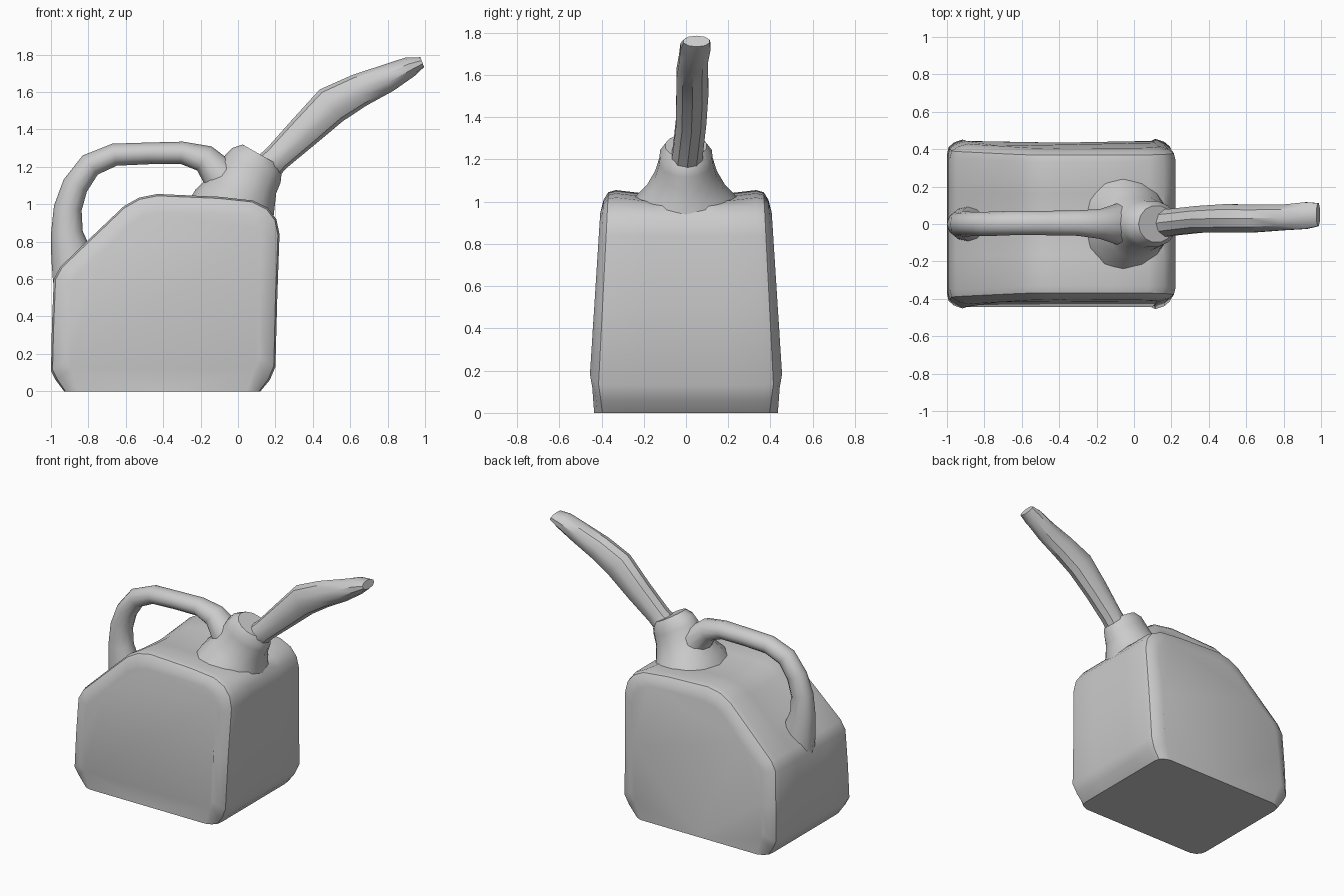
import bpy
import bmesh
from math import cos, sin, pi
from mathutils import Vector


def loft(name, rings, angle=35):
    """Skin a list of equal-length closed rings and cap both ends."""
    bm = bmesh.new()
    loops = [[bm.verts.new(p) for p in ring] for ring in rings]
    n = len(loops[0])
    for a, b in zip(loops, loops[1:]):
        for i in range(n):
            j = (i + 1) % n
            bm.faces.new((a[i], a[j], b[j], b[i]))
    bm.faces.new(loops[0])
    bm.faces.new(loops[-1])
    bmesh.ops.recalc_face_normals(bm, faces=bm.faces[:])
    mesh = bpy.data.meshes.new(name)
    bm.to_mesh(mesh)
    bm.free()
    obj = bpy.data.objects.new(name, mesh)
    bpy.context.collection.objects.link(obj)
    bpy.ops.object.select_all(action='DESELECT')
    obj.select_set(True)
    bpy.context.view_layer.objects.active = obj
    bpy.ops.object.shade_smooth_by_angle(angle=angle * pi / 180)
    return obj


def sweep(name, path, sides=12):
    """Elliptical tube; path rows are x, y, z, radius in the xz plane, radius in y."""
    rings = []
    for k, (x, y, z, r, ry) in enumerate(path):
        a, b = path[max(k - 1, 0)], path[min(k + 1, len(path) - 1)]
        d = Vector((b[0] - a[0], 0, b[2] - a[2])).normalized()
        side = Vector((d.z, 0, -d.x))
        rings.append([Vector((x, y, z)) + side * (r * cos(2 * pi * i / sides))
                      + Vector((0, ry * sin(2 * pi * i / sides), 0)) for i in range(sides)])
    return loft(name, rings)


# Body: side profile lofted across the width with rounded edges
profile = [(-0.93, 0), (-0.4, 0), (0.12, 0), (0.17, 0.06), (0.2, 0.13), (0.21, 0.5),
           (0.222, 0.84), (0.205, 0.92), (0.16, 0.98), (0.08, 1.02), (-0.1, 1.04),
           (-0.43, 1.055), (-0.53, 1.035), (-0.61, 0.99), (-0.8, 0.81), (-0.95, 0.665),
           (-0.985, 0.6), (-0.995, 0.35), (-1.0, 0.11), (-0.975, 0.06)]
slices = [(1, 0.10, 0), (0.965, 0.045, 0), (0.91, 0.01, 0), (0.82, 0, 0), (0.4, 0, 0.02)]
slices = slices + [(0, 0, 0.03)] + [(-t, i, c) for t, i, c in reversed(slices)]


def body_ring(t, inset, channel):
    ring = []
    for x, z in profile:
        half = 0.435 + 0.15 * z if z < 0.13 else 0.455 - 0.055 * (z - 0.13)
        to_centre = Vector((-0.4 - x, 0.5 - z)).normalized() * inset
        drop = channel if z > 0.7 and x < 0.1 else 0
        new_z = 0 if z == 0 else z + to_centre.y - drop
        ring.append((x + to_centre.x, t * half, new_z))
    return ring


loft("can_body", [body_ring(*s) for s in slices])

# Shoulder and neck flaring up from the top corner
sweep("neck", [(-0.05, 0, 0.90, 0.25, 0.33), (-0.02, 0, 0.99, 0.225, 0.26),
               (0.02, 0, 1.06, 0.195, 0.19), (0.05, 0, 1.13, 0.17, 0.15),
               (0.08, 0, 1.19, 0.165, 0.13), (0.10, 0, 1.23, 0.15, 0.125),
               (0.12, 0, 1.265, 0.11, 0.10)], 14)

# Carrying handle
sweep("handle", [(-0.87, 0, 0.60, 0.12, 0.10), (-0.89, 0, 0.73, 0.11, 0.09),
                 (-0.915, 0, 0.85, 0.085, 0.075), (-0.91, 0, 0.98, 0.075, 0.068),
                 (-0.87, 0, 1.10, 0.07, 0.065), (-0.79, 0, 1.21, 0.065, 0.065),
                 (-0.66, 0.005, 1.265, 0.06, 0.065), (-0.48, 0.005, 1.272, 0.058, 0.065),
                 (-0.3, 0.005, 1.275, 0.06, 0.068), (-0.18, 0, 1.245, 0.075, 0.08),
                 (-0.09, 0, 1.15, 0.10, 0.11), (-0.02, 0, 1.03, 0.14, 0.14)])

# Bent pouring spout with a flattened tip
sweep("spout", [(0.13, 0.0, 1.17, 0.08, 0.08), (0.21, 0.01, 1.25, 0.075, 0.075),
                (0.35, 0.025, 1.385, 0.09, 0.075), (0.50, 0.03, 1.53, 0.105, 0.08),
                (0.65, 0.03, 1.61, 0.09, 0.078), (0.80, 0.035, 1.675, 0.075, 0.072),
                (0.92, 0.045, 1.735, 0.055, 0.075), (0.985, 0.05, 1.76, 0.028, 0.065)], 10)
